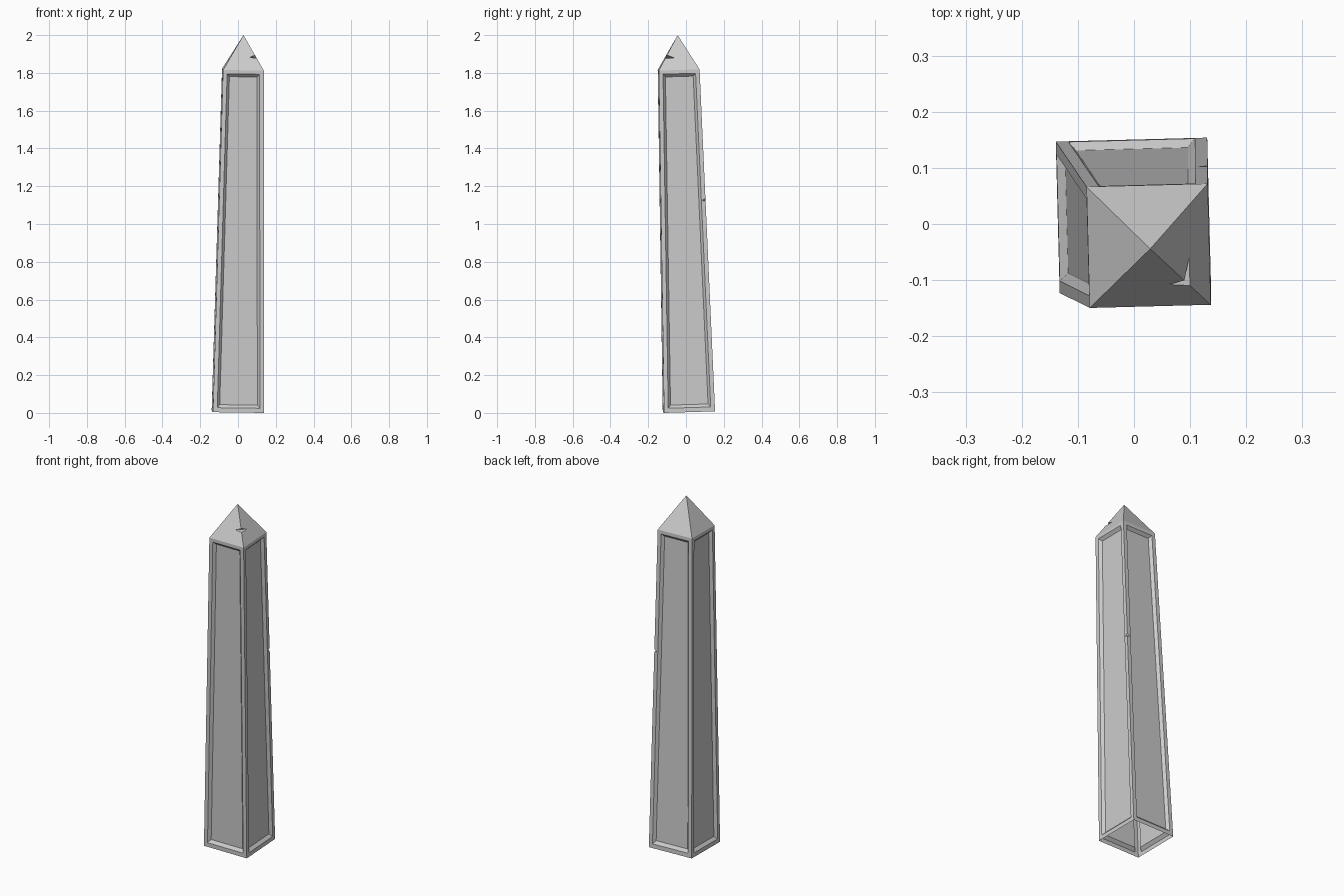
import bpy, bmesh
from math import pi, radians
from mathutils import Matrix, Vector, Euler

if "Cube" in bpy.data.objects:
    bpy.data.objects.remove(bpy.data.objects["Cube"])

H = 1.812          # shaft height
TIP = 1.995        # apex height
B0, B1 = 0.135, 0.108   # half widths at base and shaft top


def half(z):
    """Half width of the tapering shaft or of the pyramid cap at height z."""
    if z <= H:
        return B0 + (B1 - B0) * z / H
    return B1 * (TIP - z) / (TIP - H)


def pt(k, u, z, depth=0.0):
    """Point on side k (0 front, 1 right, 2 back, 3 left), u across, z up."""
    return Matrix.Rotation(k * pi / 2, 3, 'Z') @ Vector((u, -half(z) + depth, z))


bm = bmesh.new()


def face(points):
    bm.faces.new([bm.verts.new(p) for p in points])


def edge_pt(k, s, z):
    return pt(k, s * half(z), z)


def ring(k, margin_side, z0, z1, depth):
    """Four corners of a tapering rectangle: BL, BR, TR, TL."""
    return [pt(k, s * (half(z) - margin_side), z, depth)
            for s, z in ((-1, z0), (1, z0), (1, z1), (-1, z1))]


# chips: (lower z, upper z) on the corner edge, and the inner point on each side
shaft_lo, shaft_hi = 1.112, 1.130
shaft_in = {1: pt(1, half(1.118) - 0.018, 1.118), 2: pt(2, -half(1.118) + 0.019, 1.118)}
cap_lo, cap_hi = 1.875, 1.892
cap_in = {0: pt(0, 0.033, 1.880), 1: pt(1, -0.020, 1.875)}

for k in range(4):
    # shaft side: frame, sloped border, recessed panel
    a = ring(k, 0.0, 0.0, H, 0.0)
    b = ring(k, 0.022, 0.024, H - 0.020, 0.0)
    c = ring(k, 0.035, 0.040, H - 0.035, 0.015)
    for i in range(4):
        j = (i + 1) % 4
        outer = [a[i], a[j]]
        if k == 1 and i == 1:      # right side, chipped back edge
            outer[1:1] = [edge_pt(k, 1, shaft_lo), shaft_in[1], edge_pt(k, 1, shaft_hi)]
        if k == 2 and i == 3:      # back side, same edge
            outer[1:1] = [edge_pt(k, -1, shaft_hi), shaft_in[2], edge_pt(k, -1, shaft_lo)]
        face(outer + [b[j], b[i]])
        face([b[i], b[j], c[j], c[i]])
    face(c)
    # pyramid cap side
    cap = [a[3], a[2]]
    if k == 0:
        cap += [edge_pt(k, 1, cap_lo), cap_in[0], edge_pt(k, 1, cap_hi)]
    cap.append(Vector((0, 0, TIP)))
    if k == 1:
        cap += [edge_pt(k, -1, cap_hi), cap_in[1], edge_pt(k, -1, cap_lo)]
    face(cap)

# inside faces of the two chips
for k, lo, hi, p, q in ((1, shaft_lo, shaft_hi, shaft_in[1], shaft_in[2]),
                        (0, cap_lo, cap_hi, cap_in[0], cap_in[1])):
    face([edge_pt(k, 1, hi), p, q])
    face([edge_pt(k, 1, lo), q, p])

bmesh.ops.remove_doubles(bm, verts=bm.verts, dist=1e-5)
bmesh.ops.recalc_face_normals(bm, faces=bm.faces)

# slight lean and twist; the underside stays open
lean = Euler((0.030, 0.015, 0)).to_matrix().to_4x4() @ Matrix.Rotation(radians(1.5), 4, 'Z')
bm.transform(Matrix.Translation((-0.001, 0.0155, 0.006)) @ lean)

mesh = bpy.data.meshes.new("obelisk")
bm.to_mesh(mesh)
bm.free()
bpy.context.collection.objects.link(bpy.data.objects.new("obelisk", mesh))
